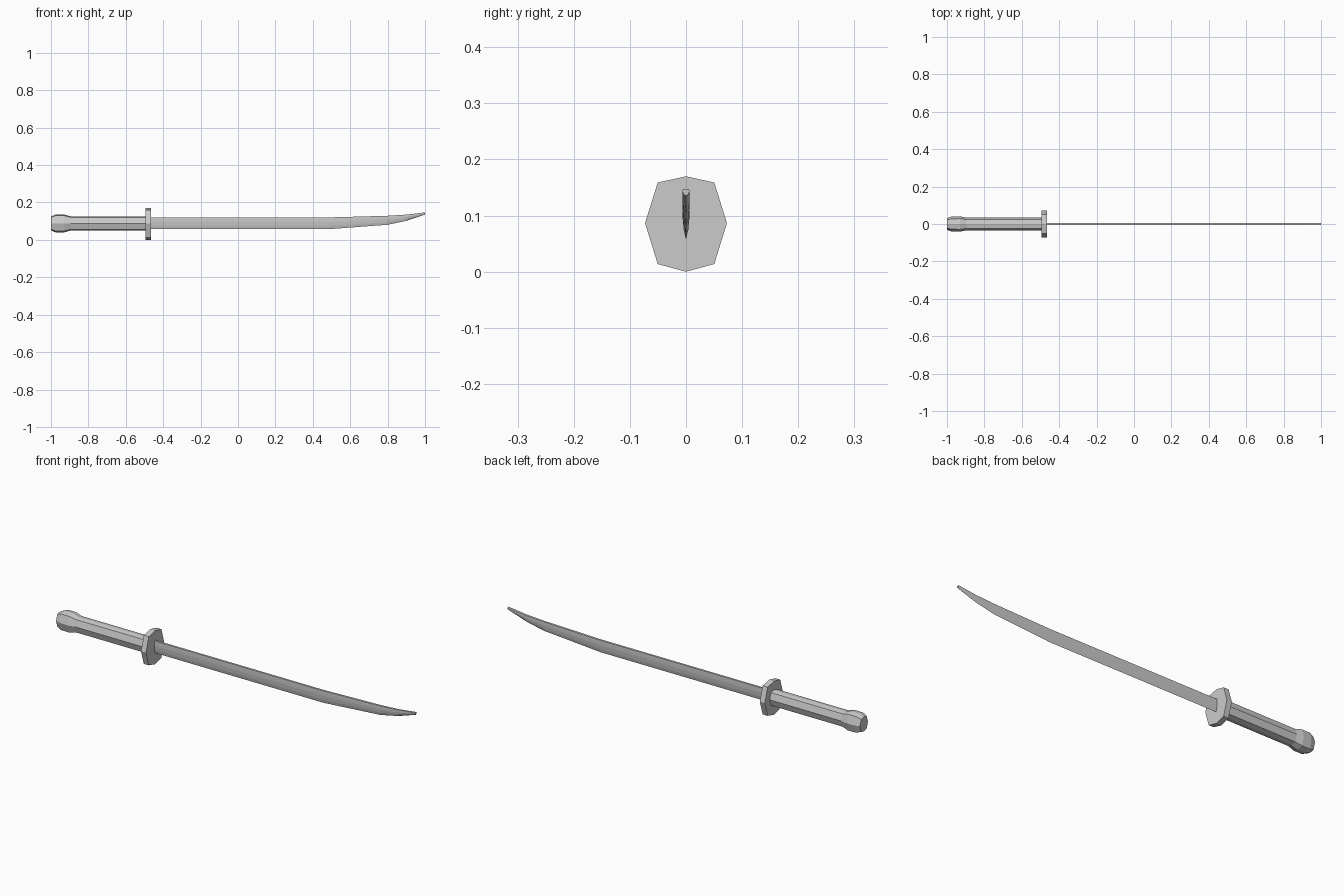
import bpy, bmesh

if "Cube" in bpy.data.objects:
    bpy.data.objects.remove(bpy.data.objects["Cube"])


def loft(name, rings):
    """Skin a closed solid through equal-sized rings of points."""
    bm = bmesh.new()
    loops = [[bm.verts.new(p) for p in ring] for ring in rings]
    n = len(loops[0])
    for a, b in zip(loops, loops[1:]):
        for i in range(n):
            j = (i + 1) % n
            bm.faces.new((a[i], a[j], b[j], b[i]))
    bm.faces.new(loops[0])
    bm.faces.new(loops[-1])
    bmesh.ops.recalc_face_normals(bm, faces=bm.faces)
    mesh = bpy.data.meshes.new(name)
    bm.to_mesh(mesh)
    bm.free()
    obj = bpy.data.objects.new(name, mesh)
    bpy.context.collection.objects.link(obj)
    return obj


# Shared octagon outline (unit half-width, unit half-height)
OCT = [(0, 1), (0.69, 0.87), (1, 0.02), (0.69, -0.84),
       (0, -1), (-0.69, -0.84), (-1, 0.02), (-0.69, 0.87)]


def oct_ring(x, half_w, half_h, zc):
    return [(x, y * half_w, zc + z * half_h) for y, z in OCT]


# Guard plate
loft("guard", [oct_ring(x, 0.073, 0.085, 0.085) for x in (-0.494, -0.466)])

# Grip with swollen pommel
grip = [(-1.0, 0.032, 0.037), (-0.975, 0.040, 0.048), (-0.93, 0.041, 0.048),
        (-0.895, 0.034, 0.038), (-0.48, 0.034, 0.038)]
loft("grip", [oct_ring(x, w, h, 0.088) for x, w, h in grip])

# Blade: x, spine height, edge height
stations = [(-0.48, 0.120, 0.057), (0.48, 0.120, 0.057), (0.80, 0.129, 0.081),
            (0.90, 0.135, 0.102), (1.0, 0.147, 0.135)]
# Half section: thickness against depth from spine to cutting edge
half = [(0.0055, 0.0), (0.006, 0.15), (0.006, 0.4), (0.004, 0.72)]
section = half + [(0, 1)] + [(-y, f) for y, f in reversed(half)]
loft("blade", [[(x, y, top + (bot - top) * f) for y, f in section]
               for x, top, bot in stations])
